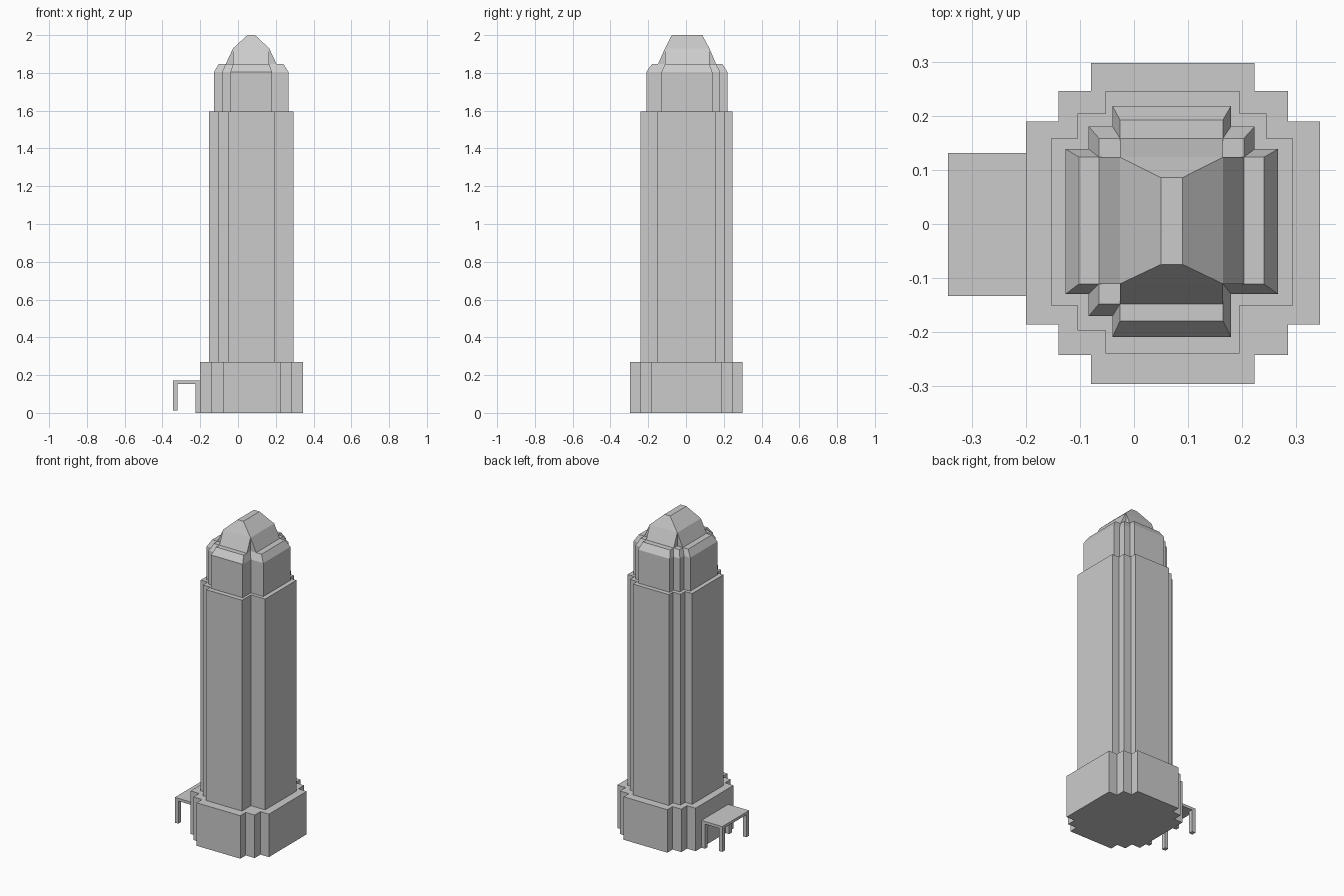
import bpy
import bmesh

if "Cube" in bpy.data.objects:
    bpy.data.objects.remove(bpy.data.objects["Cube"], do_unlink=True)

# Single pale stone colour
STONE = (0.6, 0.6, 0.6, 1.0)
stone = bpy.data.materials.new("pale stone")
stone.use_nodes = True
stone.diffuse_color = STONE
stone.node_tree.nodes["Principled BSDF"].inputs["Base Color"].default_value = STONE


def loft(name, rings):
    """Solid through (outline, height) rings with equal point counts."""
    bm = bmesh.new()
    loops = [[bm.verts.new((x, y, z)) for x, y in outline] for outline, z in rings]
    for low, high in zip(loops, loops[1:]):
        for i in range(len(low)):
            j = (i + 1) % len(low)
            bm.faces.new((low[i], low[j], high[j], high[i]))
    bm.faces.new(loops[0][::-1])
    bm.faces.new(loops[-1])
    bmesh.ops.recalc_face_normals(bm, faces=bm.faces)
    mesh = bpy.data.meshes.new(name)
    bm.to_mesh(mesh)
    bm.free()
    mesh.materials.append(stone)
    obj = bpy.data.objects.new(name, mesh)
    bpy.context.collection.objects.link(obj)
    return obj


def rect(x0, x1, y0, y1):
    return [(x0, y0), (x1, y0), (x1, y1), (x0, y1)]


def box(name, x0, x1, y0, y1, z0, z1):
    return loft(name, [(rect(x0, x1, y0, y1), z0), (rect(x0, x1, y0, y1), z1)])


def stepped(x, y, full=True):
    """Rectangle with double-stepped corners; one corner may have a single step."""
    corner = [(x[3], y[1]), (x[4], y[1]), (x[4], y[2])] if full else [(x[3], y[2])]
    return [(x[2], y[0]), (x[3], y[0])] + corner + [
        (x[5], y[2]), (x[5], y[3]), (x[4], y[3]), (x[4], y[4]), (x[3], y[4]),
        (x[3], y[5]), (x[2], y[5]), (x[2], y[4]), (x[1], y[4]), (x[1], y[3]),
        (x[0], y[3]), (x[0], y[2]), (x[1], y[2]), (x[1], y[1]), (x[2], y[1])]


# Tower heights
BASE_TOP, SHAFT_TOP, WALL_TOP, LEDGE, EAVE, PEAK = 0.27, 1.595, 1.805, 1.847, 1.93, 2.0

# Stepped base and shaft
base = stepped((-0.20, -0.14, -0.08, 0.224, 0.286, 0.345),
               (-0.297, -0.243, -0.186, 0.19, 0.247, 0.299))
loft("base", [(base, 0), (base, BASE_TOP)])
shaft = stepped((-0.154, -0.105, -0.053, 0.196, 0.246, 0.295),
                (-0.24, -0.198, -0.151, 0.159, 0.205, 0.247), False)
loft("shaft", [(shaft, BASE_TOP), (shaft, SHAFT_TOP)])

# Crown with bevelled top edge
wall = stepped((-0.127, -0.084, -0.04, 0.18, 0.224, 0.267),
               (-0.21, -0.171, -0.13, 0.139, 0.181, 0.219), False)
ledge = stepped((-0.102, -0.065, -0.026, 0.165, 0.204, 0.241),
                (-0.18, -0.148, -0.111, 0.124, 0.159, 0.193), False)
loft("crown", [(wall, SHAFT_TOP), (wall, WALL_TOP), (ledge, LEDGE)])

# Roof: two crossing sloped arms and a hipped cap
eave = rect(-0.026, 0.165, -0.111, 0.124)
loft("roof_side_arm", [(rect(-0.065, 0.204, -0.111, 0.124), LEDGE), (eave, EAVE)])
loft("roof_front_arm", [(rect(-0.026, 0.165, -0.148, 0.159), LEDGE), (eave, EAVE)])
loft("roof_cap", [(eave, EAVE), (rect(0.05, 0.09, -0.075, 0.086), PEAK)])

# Entrance canopy, its posts and the door frame against the base
FRONT, BACK = -0.134, 0.132
box("canopy", -0.345, -0.20, FRONT, BACK, 0.154, 0.171)
for side, y0, y1 in (("front", FRONT, FRONT + 0.026), ("back", BACK - 0.026, BACK)):
    box(side + "_canopy_post", -0.345, -0.321, y0, y1, 0.012, 0.154)
    box(side + "_door_jamb", -0.225, -0.20, y0, y1, 0, 0.154)
box("door_lintel", -0.225, -0.20, FRONT + 0.026, BACK - 0.026, 0.13, 0.154)
